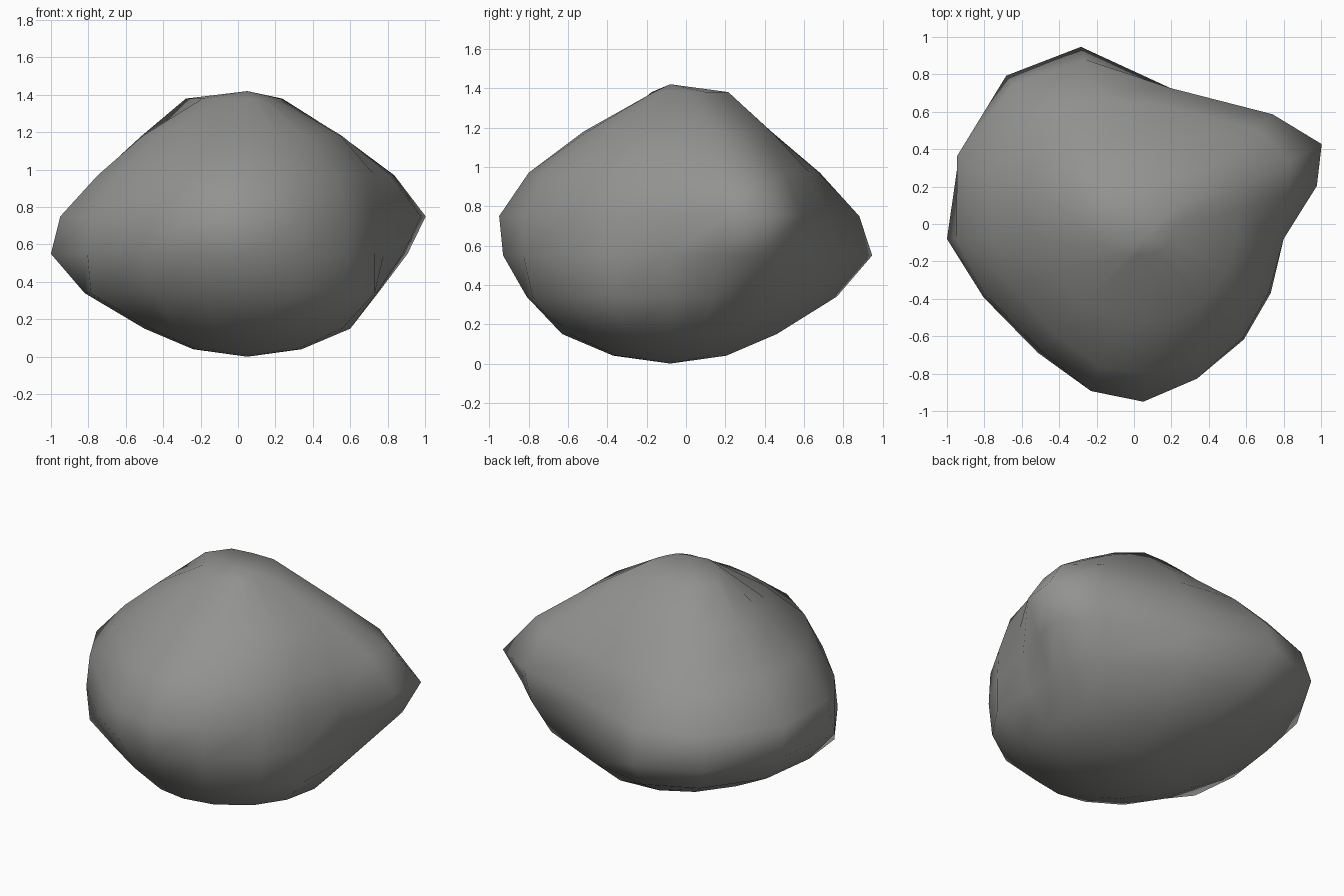
import bpy, bmesh, math

# Boulder: horizontal contour rings around an off-centre vertical axis
CX, CY = 0.05, -0.08
ANGLES = [0, 17, 28, 44, 80, 108, 130, 156, 180, 200, 227, 251, 270, 291, 315, 337]

# height -> radius in each direction (one number = round ring)
RINGS = [
    (0.04, [0.29]),
    (0.15, [0.55]),
    (0.34, [.69, .73, .75, .80, .77, .89, .91, .90, .87, .89, .73, .74, .73, .75, .74, .74]),
    (0.55, [.73, .87, .97, .92, .82, 1.08, 1.14, 1.08, 1.05, .91, .83, .85, .85, .80, .76, .74]),
    (0.75, [.75, .97, 1.08, .96, .82, 1.01, 1.08, 1.09, 1.00, .89, .81, .86, .87, .80, .75, .73]),
    (0.97, [.68, .80, .89, .84, .72, .80, .88, .87, .80, .74, .70, .72, .72, .69, .66, .66]),
    (1.18, [.50, .53, .57, .58, .52, .54, .61, .62, .56, .50, .46, .44, .44, .45, .46, .48]),
    (1.38, [.14, .17, .20, .26, .30, .31, .36, .36, .24, .18, .13, .09, .08, .09, .10, .12]),
]

bm = bmesh.new()
rows = []
for z, radii in RINGS:
    radii = radii * len(ANGLES) if len(radii) == 1 else radii
    rows.append([bm.verts.new((CX + r * math.cos(math.radians(a)),
                               CY + r * math.sin(math.radians(a)), z))
                 for a, r in zip(ANGLES, radii)])

# Skin between rings, then close bottom and top
n = len(ANGLES)
bottom = bm.verts.new((CX, CY, 0.0))
top = bm.verts.new((CX, CY, 1.42))
for i in range(n):
    j = (i + 1) % n
    for lo, hi in zip(rows, rows[1:]):
        bm.faces.new((lo[i], lo[j], hi[j], hi[i]))
    bm.faces.new((bottom, rows[0][j], rows[0][i]))
    bm.faces.new((top, rows[-1][i], rows[-1][j]))
bmesh.ops.recalc_face_normals(bm, faces=bm.faces)
for f in bm.faces:
    f.smooth = True

mesh = bpy.data.meshes.new("boulder")
bm.to_mesh(mesh)
bm.free()

stone = bpy.data.materials.new("stone grey")
stone.diffuse_color = (0.29, 0.29, 0.28, 1)
mesh.materials.append(stone)
boulder = bpy.data.objects.new("boulder", mesh)
bpy.context.collection.objects.link(boulder)
